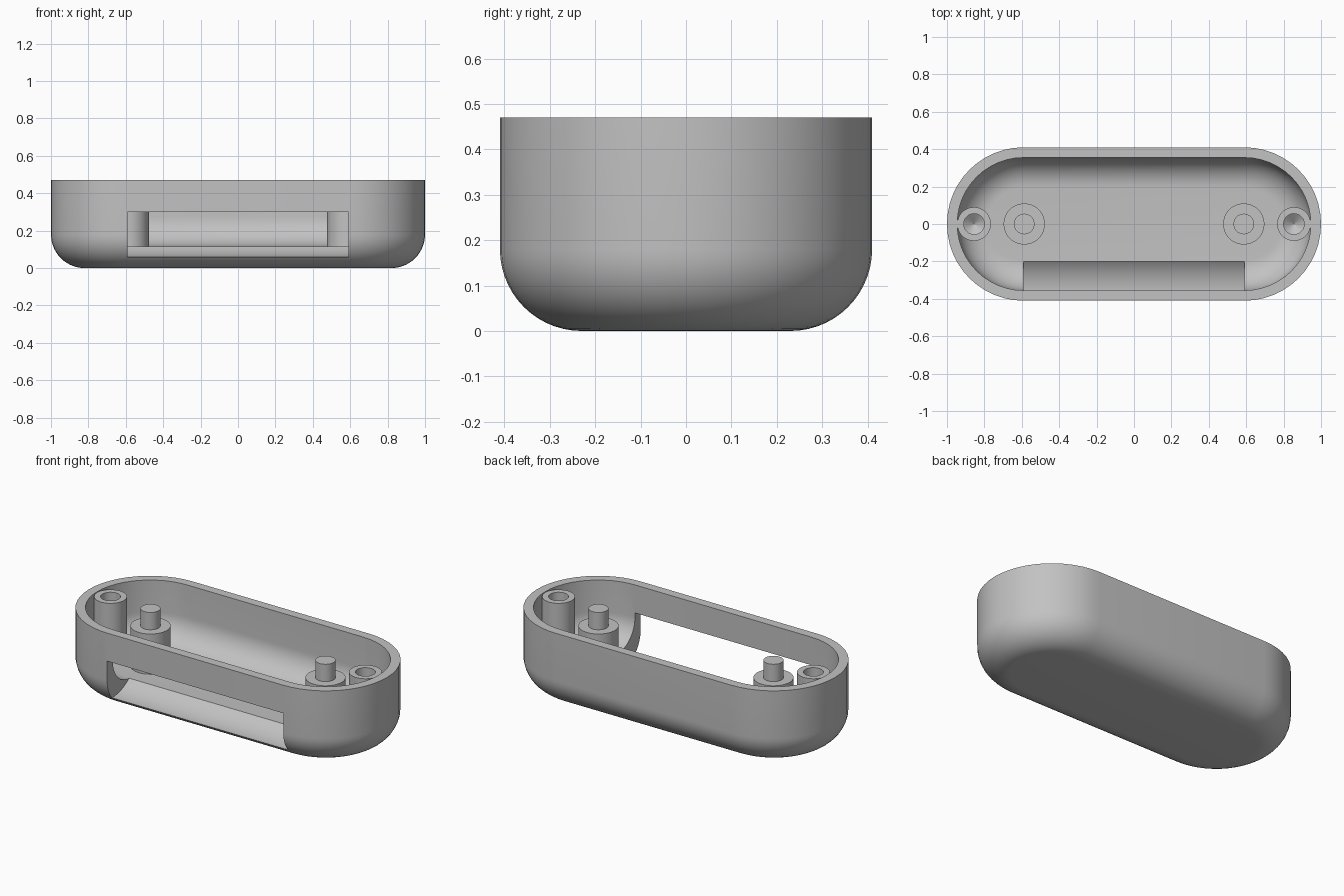
import bpy, bmesh, math

cube = bpy.data.objects.get("Cube")
if cube:
    bpy.data.objects.remove(cube, do_unlink=True)

GREY = (0.54, 0.54, 0.54, 1.0)
grey = bpy.data.materials.new("plain_grey")
grey.use_nodes = True
grey.diffuse_color = GREY
grey.node_tree.nodes["Principled BSDF"].inputs["Base Color"].default_value = GREY

SPAN = 0.59      # half distance between the two rounded end centres
HEIGHT = 0.47


def make_object(name, bm):
    bmesh.ops.recalc_face_normals(bm, faces=bm.faces)
    mesh = bpy.data.meshes.new(name)
    bm.to_mesh(mesh)
    bm.free()
    mesh.materials.append(grey)
    obj = bpy.data.objects.new(name, mesh)
    bpy.context.collection.objects.link(obj)
    return obj


def select(obj):
    bpy.ops.object.select_all(action='DESELECT')
    obj.select_set(True)
    bpy.context.view_layer.objects.active = obj


def smooth(obj):
    select(obj)
    bpy.ops.object.shade_smooth_by_angle(angle=math.radians(30))


def loft(name, profile, span, x=0, steps=24):
    """Stack outlines (radius, z); a span stretches the circle into a pill."""
    bm = bmesh.new()
    rings = []
    for radius, z in profile:
        ring = []
        for side in (1, -1):
            count = steps + 1 if span else steps
            for i in range(count):
                a = math.pi * i / steps - math.pi / 2
                ring.append(bm.verts.new((x + side * (span + radius * math.cos(a)),
                                          side * radius * math.sin(a), z)))
        rings.append(ring)
    for low, high in zip(rings, rings[1:]):
        for i in range(len(low)):
            j = (i + 1) % len(low)
            bm.faces.new((low[i], low[j], high[j], high[i]))
    bm.faces.new(rings[0])
    bm.faces.new(rings[-1])
    return make_object(name, bm)


def fillet(width, floor, r, steps=14):
    """Quarter round from the flat floor up to the vertical wall."""
    angles = [math.pi / 2 * i / steps for i in range(steps + 1)]
    return [(width - r + r * math.sin(a), floor + r - r * math.cos(a)) for a in angles]


# Tray: rounded outside, rim, rounded inside
outside = fillet(0.41, 0, 0.18)
inside = fillet(0.355, 0.116, 0.16)
tray = loft("tray", outside + [(0.41, HEIGHT), (0.355, HEIGHT)] + inside[::-1], SPAN)

# Front slot with a hollowed sill
R = 0.257
section = [(-0.19, 0.3), (-0.6, 0.3), (-0.6, 0.06)]
for i in range(13):
    y = -0.36 + 0.17 * i / 12
    section.append((y, 0.06 + R - math.sqrt(R * R - (y + 0.36) ** 2)))
bm = bmesh.new()
face = bm.faces.new([bm.verts.new((-0.591, y, z)) for y, z in section])
ext = bmesh.ops.extrude_face_region(bm, geom=[face])
bmesh.ops.translate(bm, vec=(1.182, 0, 0),
                    verts=[v for v in ext["geom"] if isinstance(v, bmesh.types.BMVert)])
cutter = make_object("slot_cutter", bm)
cutter.hide_render = True
cut = tray.modifiers.new("slot", 'BOOLEAN')
cut.operation = 'DIFFERENCE'
cut.solver = 'EXACT'
cut.object = cutter
select(tray)
bpy.ops.object.modifier_apply(modifier=cut.name)
bpy.data.objects.remove(cutter, do_unlink=True)
smooth(tray)

# Screw posts with drilled holes, and stepped locating pegs
TOP = 0.465
for side, label in ((1, "left"), (-1, "right")):
    smooth(loft(label + "_screw_post",
                [(0.09, 0.1), (0.09, TOP), (0.055, TOP), (0.055, 0.22), (0.001, 0.18)],
                0, side * 0.855))
    smooth(loft(label + "_locating_peg",
                [(0.11, 0.1), (0.11, 0.36), (0.055, 0.36), (0.055, TOP)],
                0, side * 0.587))
